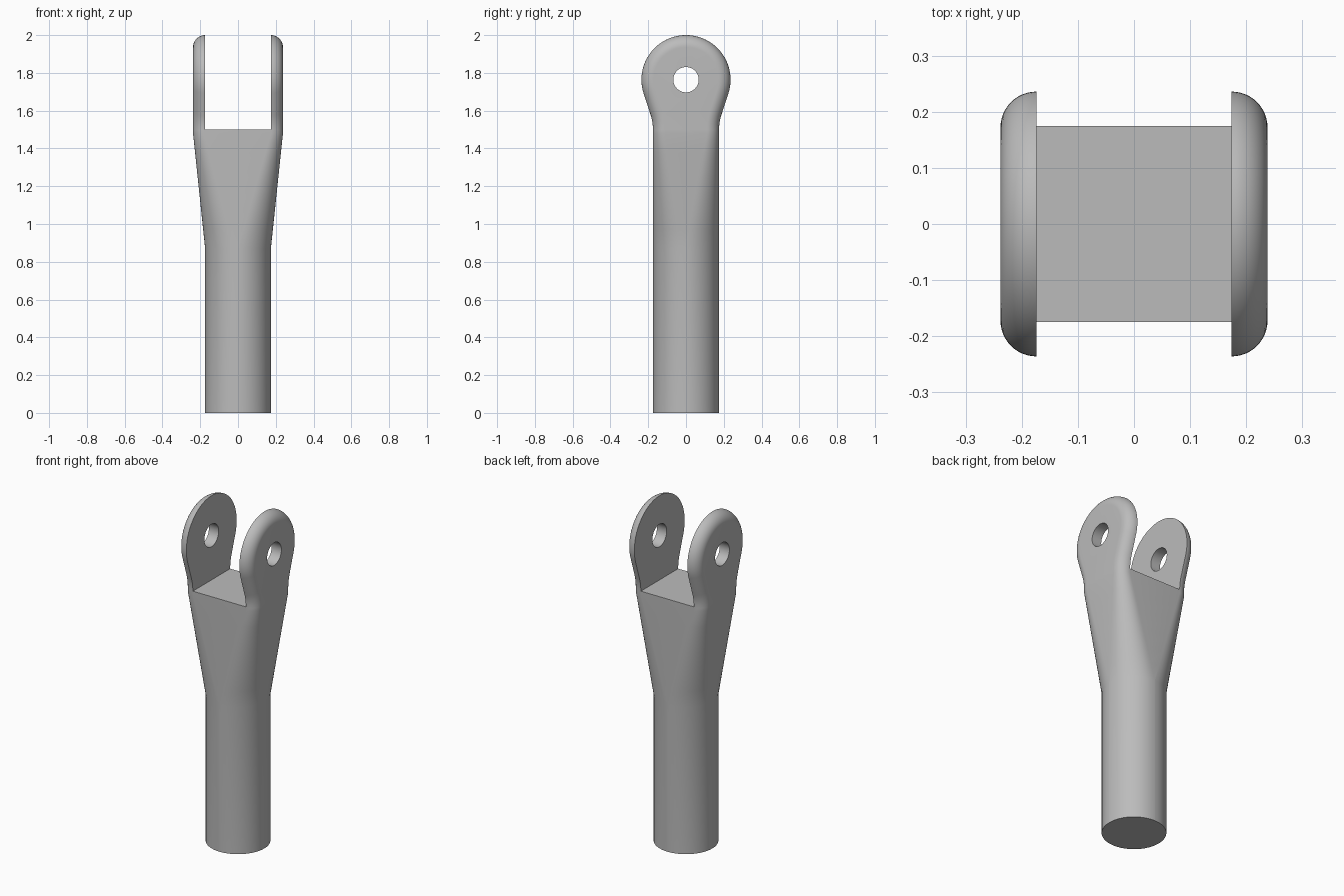
import bpy, bmesh
from math import sin, cos, pi, radians
from mathutils import Vector

cube = bpy.data.objects.get("Cube")
if cube:
    bpy.data.objects.remove(cube)

metal = bpy.data.materials.new("grey metal")
metal.use_nodes = True
GREY = (0.5, 0.5, 0.5, 1)
metal.diffuse_color = GREY
metal.node_tree.nodes["Principled BSDF"].inputs["Base Color"].default_value = GREY

R = 0.174          # shaft radius and half gap between the ears
OUT = 0.238        # outer half width
FILLET = OUT - R   # rounding of the outer edges
SADDLE = 1.5       # floor of the fork
STEPS = 12         # segments per rounded corner


def activate(ob):
    bpy.ops.object.select_all(action='DESELECT')
    ob.select_set(True)
    bpy.context.view_layer.objects.active = ob


def loft(name, rings):
    """Skin closed rings of points and cap both ends."""
    bm = bmesh.new()
    loops = [[bm.verts.new(p) for p in ring] for ring in rings]
    n = len(loops[0])
    for a, b in zip(loops, loops[1:]):
        for i in range(n):
            j = (i + 1) % n
            bm.faces.new((a[i], a[j], b[j], b[i]))
    bm.faces.new(loops[0])
    bm.faces.new(loops[-1])
    bmesh.ops.recalc_face_normals(bm, faces=bm.faces)
    me = bpy.data.meshes.new(name)
    bm.to_mesh(me)
    bm.free()
    me.materials.append(metal)
    ob = bpy.data.objects.new(name, me)
    bpy.context.collection.objects.link(ob)
    return ob


def smooth(ob):
    activate(ob)
    bpy.ops.object.shade_smooth_by_angle(angle=radians(35))


def rounded_section(half_x, half_y, r, z):
    pts = []
    for q, (sx, sy) in enumerate(((1, 1), (-1, 1), (-1, -1), (1, -1))):
        for k in range(STEPS + 1):
            t = (q + k / STEPS) * pi / 2
            # tiny gap keeps the corner ends apart where the section is round
            cx, cy = max(half_x - r, 1e-4), max(half_y - r, 1e-4)
            pts.append((sx * cx + r * cos(t), sy * cy + r * sin(t), z))
    return pts


# Shaft: round below, blending to a rounded rectangle under the fork
sections = [(R, R, R, 0), (R, R, R, 0.87)]
for k in range(1, 7):
    f = k / 6
    sections.append((R + (OUT - R) * f, R + 0.001 * f, R + (FILLET - R) * f, 0.87 + 0.61 * f))
sections.append((OUT, R + 0.001, FILLET, SADDLE))
shaft = loft("shaft", [rounded_section(*s) for s in sections])
smooth(shaft)

# Ear outline: half profile of (point, outward normal) in the y-z plane
HEAD_Z, HEAD_R, NECK_R = 1.764, 0.236, 0.25
TILT = radians(17.5)
half = []
for k in range(7):
    t = TILT * k / 6
    half.append((Vector((R + 0.001 + NECK_R * (1 - cos(t)), SADDLE + NECK_R * sin(t))),
                 Vector((cos(t), -sin(t)))))
for k in range(25):
    t = -TILT + (pi / 2 + TILT) * k / 24
    n = Vector((cos(t), sin(t)))
    half.append((Vector((0, HEAD_Z)) + HEAD_R * n, n))
mirror = [(Vector((-p.x, p.y)), Vector((-n.x, n.y))) for p, n in reversed(half[:-1])]
outline = half + mirror


def ear_ring(side, x, inset):
    ring = []
    for p, n in outline:
        q = p - n * inset
        ring.append((side * x, q.x, max(q.y, SADDLE)))
    return ring


# Two ears with rounded outer rims and a pin hole
for side, name in ((1, "left_ear"), (-1, "right_ear")):
    layers = []
    for k in range(STEPS + 1):
        t = k / STEPS * pi / 2
        layers.append(ear_ring(side, R + FILLET * sin(t), FILLET * (1 - cos(t))))
    ear = loft(name, layers)
    bpy.ops.mesh.primitive_cylinder_add(vertices=48, radius=0.067, depth=1,
                                        location=(0, 0, HEAD_Z), rotation=(0, pi / 2, 0))
    cutter = bpy.context.object
    cutter.hide_render = True
    cutter.data.materials.append(metal)
    cut = ear.modifiers.new("pin_hole", 'BOOLEAN')
    cut.operation, cut.object, cut.solver = 'DIFFERENCE', cutter, 'EXACT'
    activate(ear)
    bpy.ops.object.modifier_apply(modifier=cut.name)
    bpy.data.objects.remove(cutter)
    smooth(ear)
